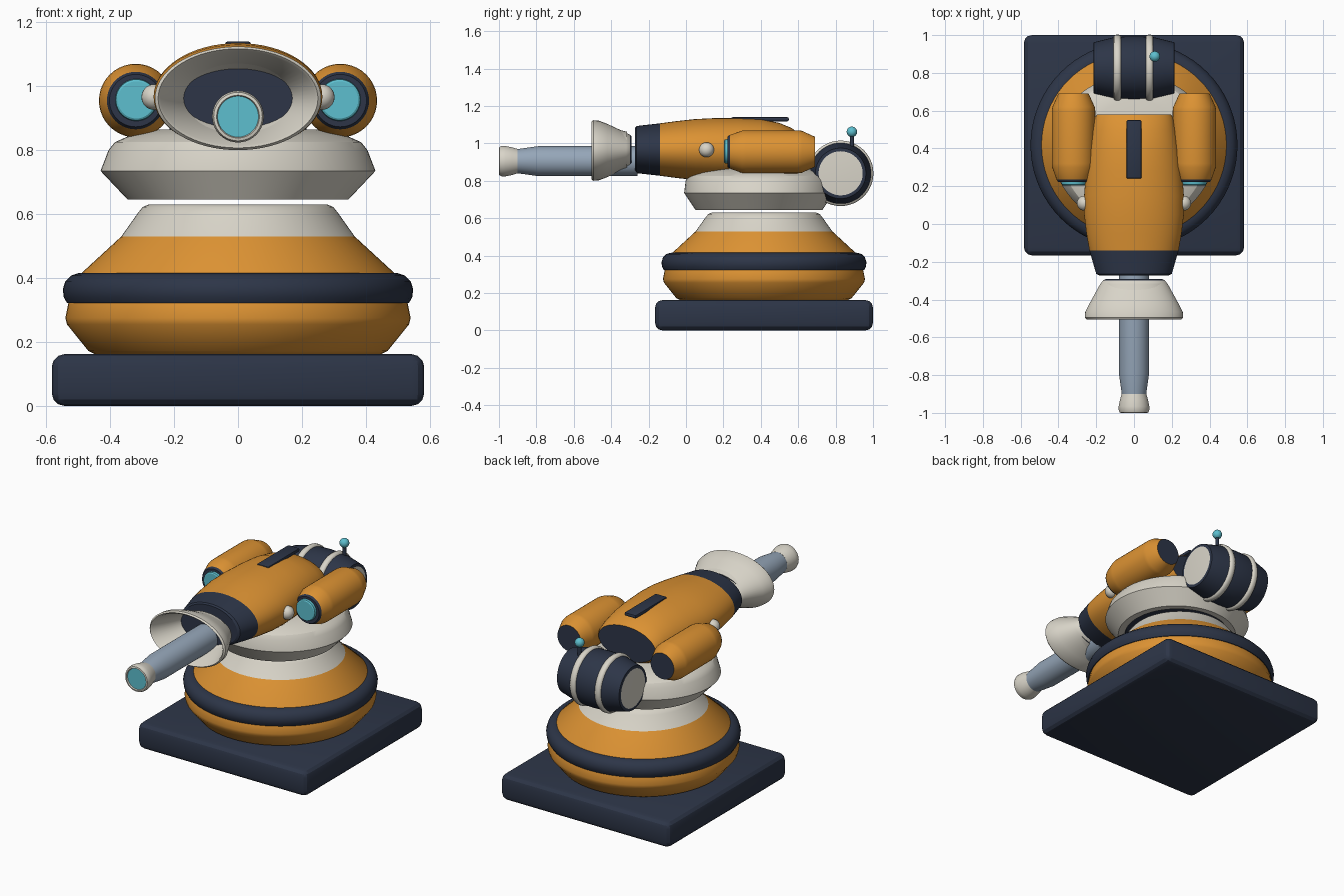
import bpy, bmesh, math
from mathutils import Vector

if "Cube" in bpy.data.objects:
    bpy.data.objects.remove(bpy.data.objects["Cube"])


def material(name, rgb):
    m = bpy.data.materials.new(name)
    m.diffuse_color = (*rgb, 1)
    m.use_nodes = True
    m.node_tree.nodes["Principled BSDF"].inputs["Base Color"].default_value = m.diffuse_color
    return m


ORANGE = material("orange", (0.72, 0.29, 0.033))
NAVY = material("navy", (0.026, 0.036, 0.064))
CREAM = material("cream", (0.69, 0.66, 0.58))
CYAN = material("cyan", (0.11, 0.52, 0.62))
STEEL = material("steel", (0.30, 0.38, 0.48))


def finish(name, bm, mats, angle=28):
    bmesh.ops.recalc_face_normals(bm, faces=bm.faces)
    mesh = bpy.data.meshes.new(name)
    bm.to_mesh(mesh)
    bm.free()
    for m in mats:
        mesh.materials.append(m)
    ob = bpy.data.objects.new(name, mesh)
    bpy.context.collection.objects.link(ob)
    bpy.ops.object.select_all(action='DESELECT')
    ob.select_set(True)
    bpy.context.view_layer.objects.active = ob
    bpy.ops.object.shade_smooth_by_angle(angle=math.radians(angle))
    return ob


def loft(name, axis, centre, rings, colours, start=None, end=None, sides=64, angle=28):
    """Elliptical rings (position, radius a, radius b) along an axis, one colour per segment."""
    bm = bmesh.new()
    mats = []

    def slot(m):
        if m not in mats:
            mats.append(m)
        return mats.index(m)

    loops = []
    for t, ra, rb in rings:
        loop = []
        for i in range(sides):
            a = 2 * math.pi * i / sides
            u, v = ra * math.cos(a), rb * math.sin(a)
            p = {'x': (t, u, v), 'y': (u, t, v), 'z': (u, v, t)}[axis]
            loop.append(bm.verts.new(Vector(p) + Vector(centre)))
        loops.append(loop)
    for k in range(len(loops) - 1):
        m = slot(colours[k] if isinstance(colours, list) else colours)
        for i in range(sides):
            j = (i + 1) % sides
            f = bm.faces.new((loops[k][i], loops[k][j], loops[k + 1][j], loops[k + 1][i]))
            f.material_index = m
    for loop, m in ((loops[0], start), (loops[-1], end)):
        if m:
            bm.faces.new(loop).material_index = slot(m)
    return finish(name, bm, mats, angle)


def round_rings(pairs):
    return [(t, r, r) for t, r in pairs]


def box(name, centre, size, mat, bevel, segments=3):
    bm = bmesh.new()
    bmesh.ops.create_cube(bm, size=1)
    for v in bm.verts:
        v.co = Vector(a * b for a, b in zip(v.co, size)) + Vector(centre)
    bmesh.ops.bevel(bm, geom=bm.edges[:], offset=bevel, segments=segments,
                    profile=0.5, affect='EDGES')
    return finish(name, bm, [mat])


def ball(name, centre, radius, mat):
    bm = bmesh.new()
    bmesh.ops.create_uvsphere(bm, u_segments=24, v_segments=16, radius=radius)
    bmesh.ops.translate(bm, verts=bm.verts, vec=centre)
    return finish(name, bm, [mat], 60)


CY = 0.417  # pedestal centre

# Square base plate
box("base_plate", (0, CY, 0.081), (1.165, 1.165, 0.162), NAVY, 0.04)

# Round pedestal with navy belt and cream neck
loft("pedestal", 'z', (0, CY, 0), round_rings([
    (0.16, 0.445), (0.172, 0.468), (0.255, 0.535), (0.275, 0.54), (0.325, 0.53),
    (0.415, 0.49), (0.53, 0.365), (0.605, 0.312), (0.622, 0.298), (0.63, 0.28)]),
    [ORANGE] * 6 + [CREAM] * 3, NAVY, CREAM, 72)
loft("pedestal_belt", 'z', (0, CY, 0), round_rings([
    (0.32, 0.50), (0.322, 0.535), (0.34, 0.545), (0.365, 0.548), (0.39, 0.54),
    (0.408, 0.522), (0.415, 0.50), (0.416, 0.48)]), NAVY, NAVY, NAVY, 72, 50)

# Turntable floating above the neck
loft("turntable", 'z', (0, 0.39, 0), [
    (0.655, 0.30, 0.30), (0.645, 0.305, 0.305), (0.645, 0.345, 0.34),
    (0.735, 0.43, 0.40), (0.80, 0.405, 0.392), (0.825, 0.385, 0.38),
    (0.845, 0.34, 0.345), (0.865, 0.25, 0.27)],
    [NAVY] + [CREAM] * 6, NAVY, CREAM, 72)

# Oval main housing with navy nose and tail
loft("housing", 'y', (0, 0, 0.967), [
    (-0.272, 0.185, 0.118), (-0.264, 0.20, 0.126), (-0.14, 0.236, 0.14),
    (-0.05, 0.252, 0.152), (0.05, 0.264, 0.163), (0.15, 0.264, 0.168),
    (0.28, 0.254, 0.168), (0.40, 0.24, 0.163), (0.50, 0.222, 0.142),
    (0.565, 0.206, 0.115), (0.58, 0.195, 0.105)],
    [NAVY] * 2 + [ORANGE] * 8, NAVY, NAVY)

# Top fin
box("top_fin", (0, 0.395, 1.129), (0.08, 0.31, 0.022), NAVY, 0.008, 2)

# Flared open collar, navy inside floor
loft("muzzle_collar", 'y', (0, 0, 0.962), [
    (-0.315, 0.17, 0.10), (-0.495, 0.242, 0.146), (-0.505, 0.25, 0.155),
    (-0.495, 0.26, 0.162), (-0.465, 0.258, 0.159), (-0.42, 0.235, 0.142),
    (-0.32, 0.18, 0.095), (-0.30, 0.165, 0.085), (-0.292, 0.15, 0.078)],
    [CREAM] * 7 + [NAVY], NAVY, NAVY)

# Barrel and tip
loft("barrel", 'y', (0, 0, 0.905), round_rings([
    (-0.905, 0.064), (-0.79, 0.08), (-0.26, 0.08)]), STEEL, STEEL, STEEL, 40)
loft("barrel_tip", 'y', (0, 0, 0.905), round_rings([
    (-0.992, 0.064), (-1.0, 0.067), (-0.998, 0.076), (-0.985, 0.081),
    (-0.965, 0.081), (-0.93, 0.074), (-0.90, 0.065)]), CREAM, CYAN, CREAM, 40, 40)

for side, sx in (("left", -1), ("right", 1)):
    # Side pod with glowing front lens
    loft(side + "_pod", 'y', (sx * 0.32, 0, 0.955), round_rings([
        (0.222, 0.082), (0.235, 0.09), (0.30, 0.113), (0.32, 0.115),
        (0.60, 0.115), (0.62, 0.112), (0.69, 0.08)]),
        [NAVY] + [ORANGE] * 5, NAVY, NAVY, 40)
    loft(side + "_pod_lens", 'y', (sx * 0.318, 0, 0.957), round_rings([
        (0.204, 0.058), (0.208, 0.064), (0.224, 0.066)]), CYAN, CYAN, CYAN, 40)
    # Pivot knob
    ball(side + "_pivot_knob", (sx * 0.262, 0.11, 0.966), 0.04, CREAM)

# Rear drum lying across, with cream ends and bands
DY, DZ = 0.827, 0.84
loft("rear_drum", 'x', (0, DY, DZ), round_rings([
    (-0.215, 0.118), (-0.213, 0.135), (-0.10, 0.163), (0, 0.167),
    (0.10, 0.163), (0.213, 0.135), (0.215, 0.118)]),
    NAVY, CREAM, CREAM, 48)
for side, x in (("left", -0.088), ("right", 0.082)):
    loft(side + "_drum_band", 'x', (x, DY, DZ), round_rings([
        (-0.021, 0.155), (-0.018, 0.169), (-0.008, 0.175), (0.008, 0.175),
        (0.018, 0.169), (0.021, 0.155)]), CREAM, CREAM, CREAM, 48, 50)

# Antenna
loft("antenna_stem", 'z', (0.11, 0.887, 0), round_rings([
    (0.97, 0.011), (1.05, 0.011)]), NAVY, NAVY, NAVY, 16)
ball("antenna_ball", (0.11, 0.887, 1.062), 0.028, CYAN)
